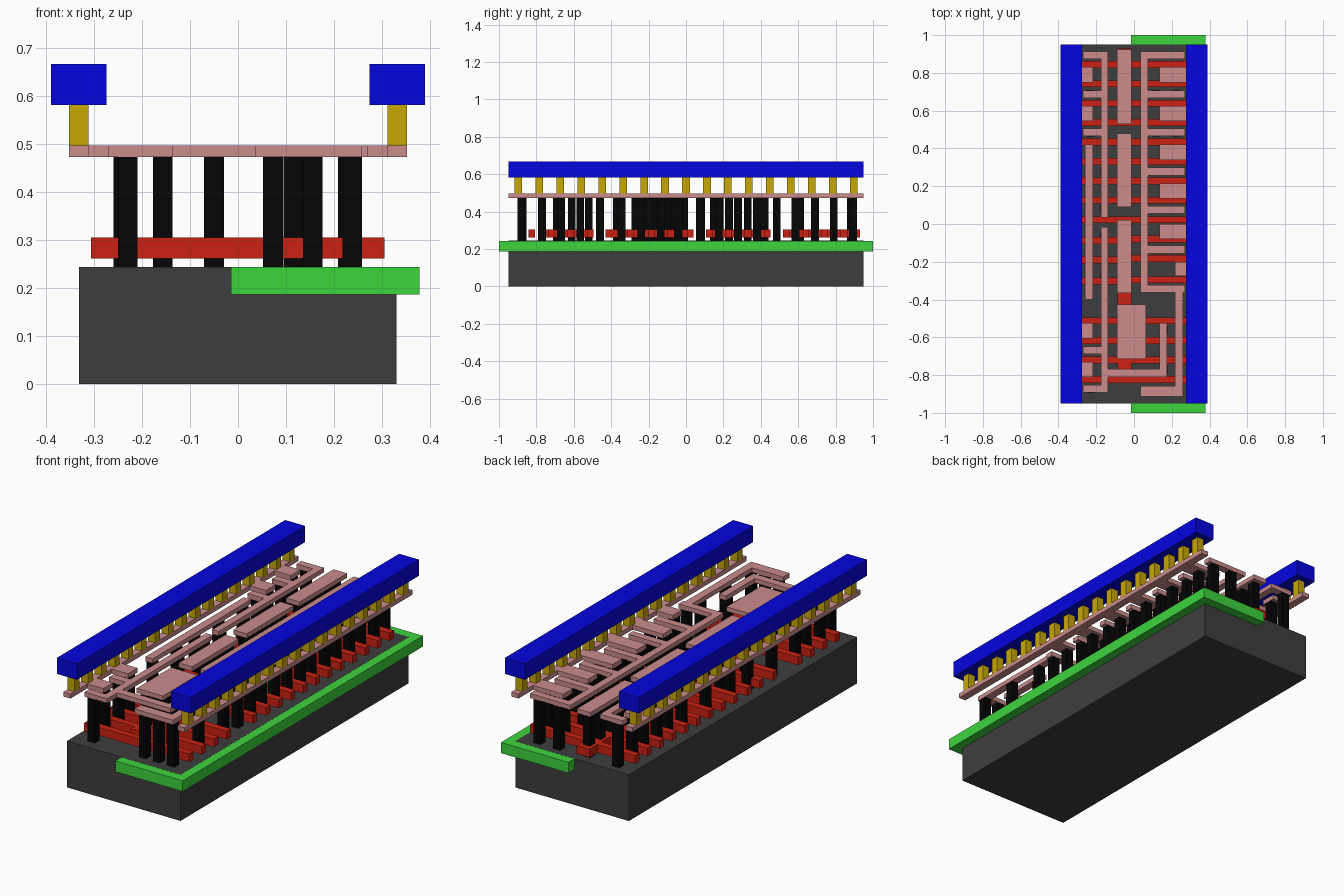
import bpy, bmesh

def material(name, rgb):
    """Material from display colour values, converted to linear."""
    m = bpy.data.materials.new(name)
    m.diffuse_color = (*[c ** 2.2 for c in rgb], 1)
    return m

def layer(name, rects, z0, z1, mat):
    """One object made of flat boxes (x0, x1, y0, y1) sharing a height range."""
    bm = bmesh.new()
    for x0, x1, y0, y1 in rects:
        v = bmesh.ops.create_cube(bm, size=1)['verts']
        bmesh.ops.scale(bm, verts=v, vec=(x1 - x0, y1 - y0, z1 - z0))
        bmesh.ops.translate(bm, verts=v, vec=((x0 + x1) / 2, (y0 + y1) / 2, (z0 + z1) / 2))
    me = bpy.data.meshes.new(name)
    bm.to_mesh(me)
    bm.free()
    me.materials.append(mat)
    ob = bpy.data.objects.new(name, me)
    bpy.context.collection.objects.link(ob)
    return ob

def post(x, y, s=0.0205):
    return (x - s, x + s, y - s, y + s)

dark = material('dark_grey', (0.25, 0.25, 0.25))
green = material('green', (0.25, 0.83, 0.25))
red = material('red', (0.79, 0.15, 0.10))
black = material('black', (0.05, 0.05, 0.05))
pink = material('pink', (0.79, 0.54, 0.54))
gold = material('gold', (0.78, 0.65, 0.06))
blue = material('blue', (0.05, 0.05, 0.87))

# Base block and the well slab sunk into its right half
layer('base', [(-0.332, 0.33, -0.95, 0.95)], 0, 0.244, dark)
layer('well', [(-0.015, 0.378, -1, 1)], 0.187, 0.2435, green)

# Red gate bars, with pads joining them along the middle
right_y = [0.845 - 0.1028 * i for i in range(12)]
right_y[11] = -0.295
low_y = [-0.512, -0.617, -0.72, -0.824]
gates = [(-0.307, 0.305, y - 0.018, y + 0.018) for y in right_y[:9] + low_y]
for y in right_y[9:]:
    gates += [(-0.05, 0.305, y - 0.018, y + 0.018),
              (-0.307, -0.05, y - 0.025, y + 0.011)]
pads = [(-0.088, -0.013, a, b) for a, b in
        ((0.52, 0.93), (0.11, 0.45), (-0.43, 0.04), (-0.77, -0.50))]
layer('gate_bars', gates + pads, 0.262, 0.305, red)

# Pink wiring: rails and long strips
wires = [(s * 0.332 - 0.0205, s * 0.332 + 0.0205, -0.95, 0.95) for s in (-1, 1)]
wires += [(-0.175, -0.137, 0.035, 0.912),      # upper left strip
          (-0.175, -0.137, -0.892, -0.015),    # lower left strip
          (-0.26, -0.218, -0.40, 0.42),        # outer left strip
          (0.035, 0.073, -0.362, 0.912),       # right strip
          (0.217, 0.259, -0.912, -0.325),      # lower right strip
          (0.035, 0.259, -0.912, -0.858),      # lower right foot
          (0.135, 0.174, -0.81, -0.525),       # hook
          (-0.137, 0.174, -0.81, -0.767)]
# Centre plates
wires += [(-0.09, -0.012, a, b) for a, b in ((0.53, 0.925), (0.09, 0.48), (-0.365, 0.022))]
wires.append((-0.09, 0.063, -0.715, -0.427))
# Fingers reaching out from the strips
left_fingers = [0.893, 0.688, 0.485, -0.668, -0.873]
right_fingers = [0.893, 0.688, 0.485, 0.278, 0.075, -0.135, -0.343]
wires += [(-0.27, -0.137, y - 0.02, y + 0.02) for y in left_fingers]
wires += [(0.035, 0.27, y - 0.02, y + 0.02) for y in right_fingers]
# Tabs reaching in from the rails
left_tabs = [0.79, 0.585, -0.565, -0.77]
right_tabs = [0.79, 0.585, 0.38, 0.175, -0.04]
wires += [(-0.332, -0.218, y - 0.04, y + 0.04) for y in left_tabs]
wires += [(0.135, 0.332, y - 0.04, y + 0.04) for y in right_tabs]
wires.append((0.217, 0.332, -0.275, -0.20))
layer('wiring', wires, 0.473, 0.497, pink)

# Black contact posts under the wiring
posts = [post(-0.23, y) for y in left_fingers]
posts += [post(-0.239, y) for y in left_tabs + [0.38, 0.18, -0.02, -0.17, -0.37]]
posts += [post(-0.157, y) for y in (0.28, 0.08, -0.06, -0.27)]
posts += [post(x, y) for y in right_fingers[:-1] for x in (0.115, 0.229)]
posts += [post(x, y) for y in right_tabs for x in (0.156, 0.238)]
posts += [post(x, -0.88) for x in (0.073, 0.156, 0.238)]
posts += [post(0.156, y) for y in (-0.565, -0.77)]
posts += [post(0.238, y) for y in (-0.24, -0.345, -0.46, -0.668)]
posts += [post(-0.05, y) for y in (0.88, 0.79, 0.69, 0.61, 0.42, 0.33, 0.23, 0.15,
                                   -0.01, -0.10, -0.20, -0.52, -0.61, -0.69)]
layer('contact_posts', posts, 0.244, 0.473, black)

# Gold pillars and the blue power rails on top
layer('pillars', [post(s * 0.332, 0.112 * i) for s in (-1, 1) for i in range(-8, 9)],
      0.497, 0.582, gold)
for side, s in (('left', -1), ('right', 1)):
    layer(side + '_power_rail', [(s * 0.332 - 0.058, s * 0.332 + 0.058, -0.95, 0.95)],
          0.582, 0.667, blue)
